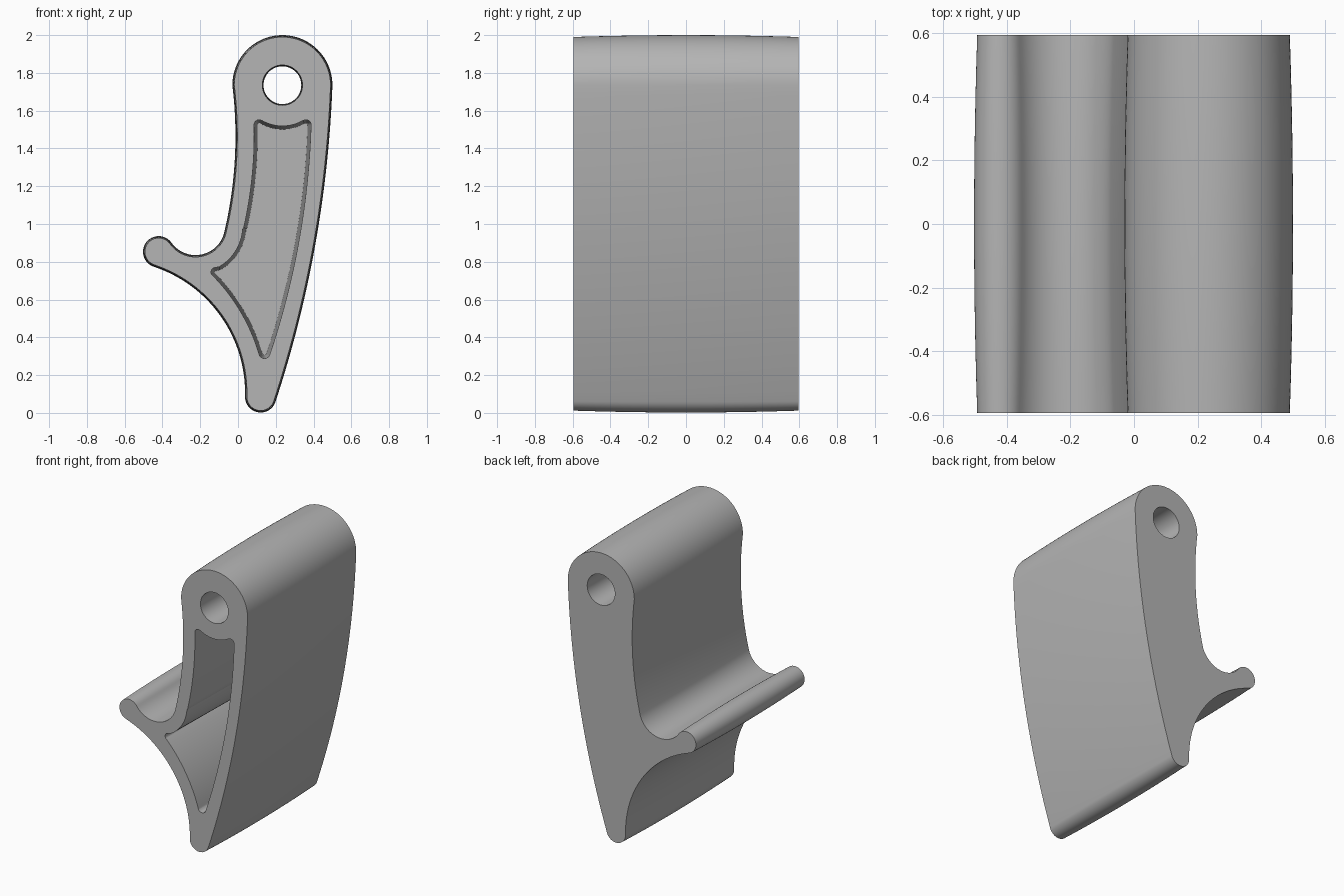
import bpy
import bmesh
from math import sin, cos, radians, atan2
from mathutils import Vector

cube = bpy.data.objects.get("Cube")
if cube:
    bpy.data.objects.remove(cube)

HALF = 0.595    # half of the lever width
CROWN = 0.01    # how much the ends shrink against the middle

grey = bpy.data.materials.new("plain grey")
grey.use_nodes = True
grey.diffuse_color = (0.46, 0.46, 0.46, 1)
grey.node_tree.nodes["Principled BSDF"].inputs["Base Color"].default_value = grey.diffuse_color


def circ(cx, cz, r, start, end, n=20):
    """Circular arc, angles in degrees."""
    angles = [radians(start + (end - start) * i / n) for i in range(n + 1)]
    return [Vector((cx + r * cos(a), cz + r * sin(a))) for a in angles]


def bow(p, q, sag, n=24):
    """Arc from p to q that bulges by sag to the left of travel."""
    p, q = Vector(p), Vector(q)
    d = q - p
    left = Vector((-d.y, d.x)).normalized()
    half = d.length / 2
    r = (half * half + sag * sag) / (2 * abs(sag))
    side = left if sag > 0 else -left
    centre = (p + q) / 2 + side * (abs(sag) - r)
    a = atan2(half, r - abs(sag))
    out = []
    for i in range(n + 1):
        t = a * (2 * i / n - 1)
        out.append(centre + side * (r * cos(t)) + d.normalized() * (r * sin(t)))
    return out


def join(*pieces):
    """Chain arcs into one closed outline without doubled points."""
    pts = []
    for p in (p for piece in pieces for p in piece):
        if not pts or (p - pts[-1]).length > 0.002:
            pts.append(p)
    if (pts[0] - pts[-1]).length < 0.002:
        pts.pop()
    return pts


def inset(pts, amount):
    """Move a counter-clockwise outline inwards."""
    out = []
    for i, p in enumerate(pts):
        t = (pts[(i + 1) % len(pts)] - pts[i - 1]).normalized()
        out.append(p + Vector((-t.y, t.x)) * amount)
    return out


def loft(name, outline, stations):
    """Skin an outline through (y, inset) stations, front to back, and cap it."""
    bm = bmesh.new()
    rings = [[bm.verts.new((p.x, y, p.y)) for p in inset(outline, k)]
             for y, k in stations]
    n = len(outline)
    for a, b in zip(rings, rings[1:]):
        for i in range(n):
            j = (i + 1) % n
            bm.faces.new((a[i], b[i], b[j], a[j]))
    bm.faces.new(rings[0])
    bm.faces.new(rings[-1][::-1])
    bm.normal_update()
    mesh = bpy.data.meshes.new(name)
    bm.to_mesh(mesh)
    bm.free()
    mesh.materials.append(grey)
    obj = bpy.data.objects.new(name, mesh)
    bpy.context.collection.objects.link(obj)
    return obj


# Lever body: round head, finger hook, pointed foot, gently crowned along y
body_outline = join(
    circ(0.235, 1.735, 0.265, 0, 180, 48),
    bow((-0.03, 1.735), (-0.074, 0.952), 0.035),
    circ(-0.225, 0.992, 0.1565, 345, 215.5, 28),
    circ(-0.42, 0.853, 0.083, 35.5, 249, 28),
    bow((-0.45, 0.775), (0.037, 0.088), 0.14, 32),
    circ(0.12, 0.085, 0.083, 180, 342, 24),
    bow((0.199, 0.06), (0.5, 1.735), -0.06, 32))
steps = [i / 6 for i in range(-6, 7)]
lever = loft("lever_body", body_outline, [(HALF * s, CROWN * s * s) for s in steps])

# Pivot hole through the head
hole = loft("pivot_hole_cutter", join(circ(0.235, 1.735, 0.1, 0, 360, 48)),
            [(1.05 * HALF * s, -0.007 * s * s) for s in steps])

# Drafted pocket, open at the front only
pocket_outline = join(
    circ(0.36, 1.525, 0.027, -5, 120, 10),
    circ(0.235, 1.735, 0.216, -60, -120),
    circ(0.112, 1.525, 0.027, 60, 180, 10),
    bow((0.085, 1.525), (0.03, 0.98), 0.017),
    circ(-0.225, 0.99, 0.25, -4, -60),
    circ(-0.118, 0.745, 0.025, 110, 215, 10),
    bow((-0.137, 0.73), (0.111, 0.312), 0.03),
    circ(0.14, 0.318, 0.03, 195, 345, 10),
    bow((0.169, 0.31), (0.387, 1.522), -0.045))
pocket = loft("pocket_cutter", pocket_outline, [(-HALF - 0.02, 0), (0.49, 0.018)])

# Cut the openings, then drop the cutters
bpy.ops.object.select_all(action="DESELECT")
bpy.context.view_layer.objects.active = lever
lever.select_set(True)
for cutter in (hole, pocket):
    cutter.hide_render = True
    mod = lever.modifiers.new("cut", "BOOLEAN")
    mod.operation = "DIFFERENCE"
    mod.solver = "EXACT"
    mod.object = cutter
    bpy.ops.object.modifier_apply(modifier=mod.name)
    bpy.data.objects.remove(cutter)
bpy.ops.object.shade_smooth_by_angle(angle=radians(30))
